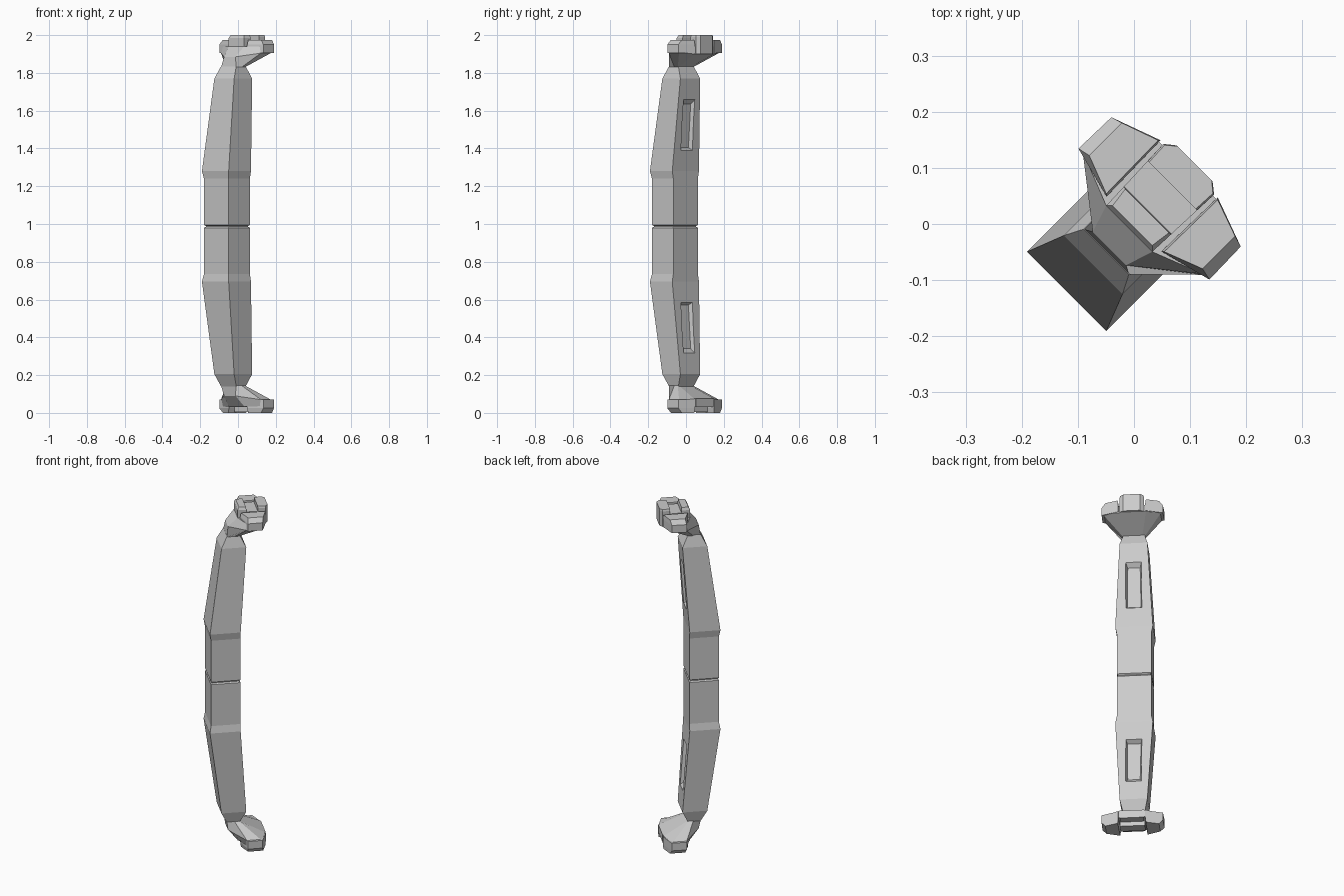
import bpy, bmesh
from math import sqrt

if "Cube" in bpy.data.objects:
    bpy.data.objects.remove(bpy.data.objects["Cube"])

S = sqrt(2)
SPAN = 1.975  # lower half mirrors the upper one: z -> SPAN - z


def loft(name, rings, flip=False):
    """Skin closed rings of (depth u, side v, z); the part is turned 45 degrees."""
    bm = bmesh.new()
    rows = [[bm.verts.new(((u + v) / S, (u - v) / S, SPAN - z if flip else z))
             for u, v, z in r] for r in rings]
    for a, b in zip(rows, rows[1:]):
        for i in range(len(a)):
            j = (i + 1) % len(a)
            bm.faces.new((a[i], a[j], b[j], b[i]))
    bm.faces.new(rows[0])
    bm.faces.new(rows[-1])
    bmesh.ops.recalc_face_normals(bm, faces=bm.faces)
    me = bpy.data.meshes.new(name)
    bm.to_mesh(me)
    bm.free()
    ob = bpy.data.objects.new(name, me)
    bpy.context.collection.objects.link(ob)
    return ob


def sym(half):
    """Complete a half outline of (u, v, z) across v = 0."""
    return half + [(u, -v, z) for u, v, z in reversed(half)]


def box_ring(z, back, front, w):
    return sym([(back, w, z), (front, w, z)])


def flat(outline, z, sv=1.0):
    return [(u, v * sv, z) for u, v in outline]


for flip, tag in ((False, "upper"), (True, "lower")):
    # main column half
    body = loft(tag + "_column", [box_ring(*r) for r in (
        (.984, -.155, -.011, .085), (.989, -.155, -.011, .085),
        (.995, -.163, -.003, .092), (1.24, -.163, -.003, .092),
        (1.28, -.17, -.003, .1), (1.77, -.103, .032, .074),
        (1.835, -.07, .0, .057))], flip)

    # tapered recess in the inner face
    cut = loft(tag + "_recess_cutter", [
        [(.05, .056, 1.36), (.05, -.056, 1.36), (.05, -.052, 1.685), (.05, .052, 1.685)],
        [(-.018, .036, 1.405), (-.018, -.036, 1.405), (.002, -.033, 1.635), (.002, .033, 1.635)]], flip)
    cut.hide_render = True
    cut.hide_viewport = True
    mod = body.modifiers.new("recess", 'BOOLEAN')
    mod.operation = 'DIFFERENCE'
    mod.solver = 'EXACT'
    mod.object = cut

    # neck flaring into the bracket
    loft(tag + "_neck", [
        sym([(-.07, .057, 1.83), (-.03, .057, 1.83), (-.005, .057, 1.83), (.0, .045, 1.835)]),
        sym([(-.062, .042, 1.885), (.022, .15, 1.905), (.104, .155, 1.91), (.135, .075, 1.9)]),
        sym([(-.012, .058, 1.94), (.024, .15, 1.94), (.104, .155, 1.94), (.135, .075, 1.94)])], flip)

    # side wings of the bracket
    for s, side in ((1, "right"), (-1, "left")):
        o = [(.0, .069 * s), (.025, .165 * s), (.106, .163 * s), (.139, .072 * s)]
        top = [(.003, .073 * s), (.03, .143 * s), (.112, .143 * s), (.136, .075 * s)]
        loft(f"{tag}_{side}_wing", [flat(o, 1.905), flat(o, 1.95), flat(top, 1.975)], flip)

    # centre block between the wings
    c = [(-.012, .058), (.138, .064), (.153, .045),
         (.153, -.045), (.138, -.064), (-.012, -.058)]
    if not flip:
        loft("upper_centre_block", [flat(c, 1.9), flat(c, 1.972)])
        # raised locking tabs
        rear = [(-.012, .058), (.035, .06), (.035, -.06), (-.012, -.058)]
        rear_top = [(-.004, .05), (.033, .055), (.033, -.055), (-.004, -.05)]
        loft("rear_tab", [flat(rear, 1.95), flat(rear, 1.985), flat(rear_top, 2.0)])
        front = [(.097, .062)] + c[1:5] + [(.097, -.062)]
        loft("front_tab", [flat(front, 1.95), flat(front, 1.99), flat(front, 2.0, .95)])
    else:
        # sockets: the block sits back, with a bar between the two pockets
        c2 = [(min(u, .138), v) for u, v in c]
        loft("lower_centre_block", [flat(c2, 1.9), flat(c2, 1.945)], True)
        bar = [(.038, .066), (.094, .066), (.094, -.066), (.038, -.066)]
        loft("lower_socket_bar", [flat(bar, 1.93), flat(bar, 1.97)], True)
